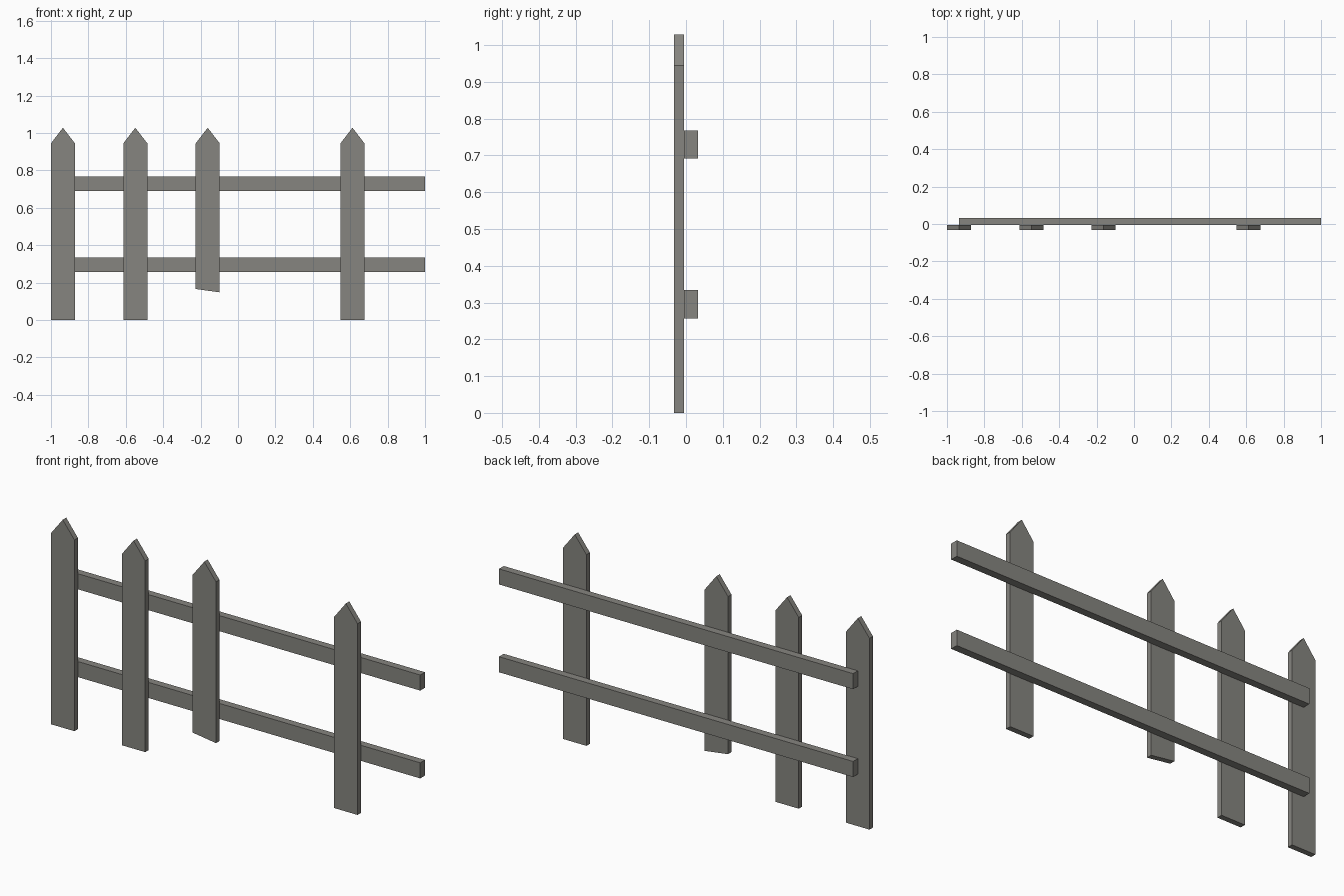
import bpy, bmesh

if "Cube" in bpy.data.objects:
    bpy.data.objects.remove(bpy.data.objects["Cube"])

wood = bpy.data.materials.new("weathered_grey_wood")
wood.diffuse_color = (0.24, 0.235, 0.215, 1)
wood.use_nodes = True
wood.node_tree.nodes["Principled BSDF"].inputs["Base Color"].default_value = wood.diffuse_color


def board(name, profile, y0, y1):
    """Extrude an x-z outline from y0 to y1."""
    bm = bmesh.new()
    face = bm.faces.new([bm.verts.new((x, y0, z)) for x, z in profile])
    ext = bmesh.ops.extrude_face_region(bm, geom=[face])
    bmesh.ops.translate(bm, vec=(0, y1 - y0, 0),
                        verts=[g for g in ext["geom"] if isinstance(g, bmesh.types.BMVert)])
    bmesh.ops.recalc_face_normals(bm, faces=bm.faces[:])
    mesh = bpy.data.meshes.new(name)
    bm.to_mesh(mesh)
    bm.free()
    mesh.materials.append(wood)
    obj = bpy.data.objects.new(name, mesh)
    bpy.context.collection.objects.link(obj)
    return obj


FRONT, JOINT, BACK = -0.032, -0.005, 0.032
HALF, SHOULDER, TIP = 0.064, 0.945, 1.028

# Pointed pickets; the third is broken off at a slant, the fourth slot is empty
for slot, left_z, right_z in ((0, 0, 0), (1, 0, 0), (2, 0.166, 0.148), (4, 0, 0)):
    x = -0.936 + slot * 0.387
    name = "broken_picket" if left_z else "picket_%d" % (slot + 1)
    board(name, [(x - HALF, left_z), (x + HALF, right_z), (x + HALF, SHOULDER),
                 (x, TIP), (x - HALF, SHOULDER)], FRONT, JOINT)

# Two horizontal rails behind the pickets
for name, z0 in (("lower_rail", 0.257), ("upper_rail", 0.691)):
    z1 = z0 + 0.077
    board(name, [(-0.936, z0), (1, z0), (1, z1), (-0.936, z1)], JOINT, BACK)
